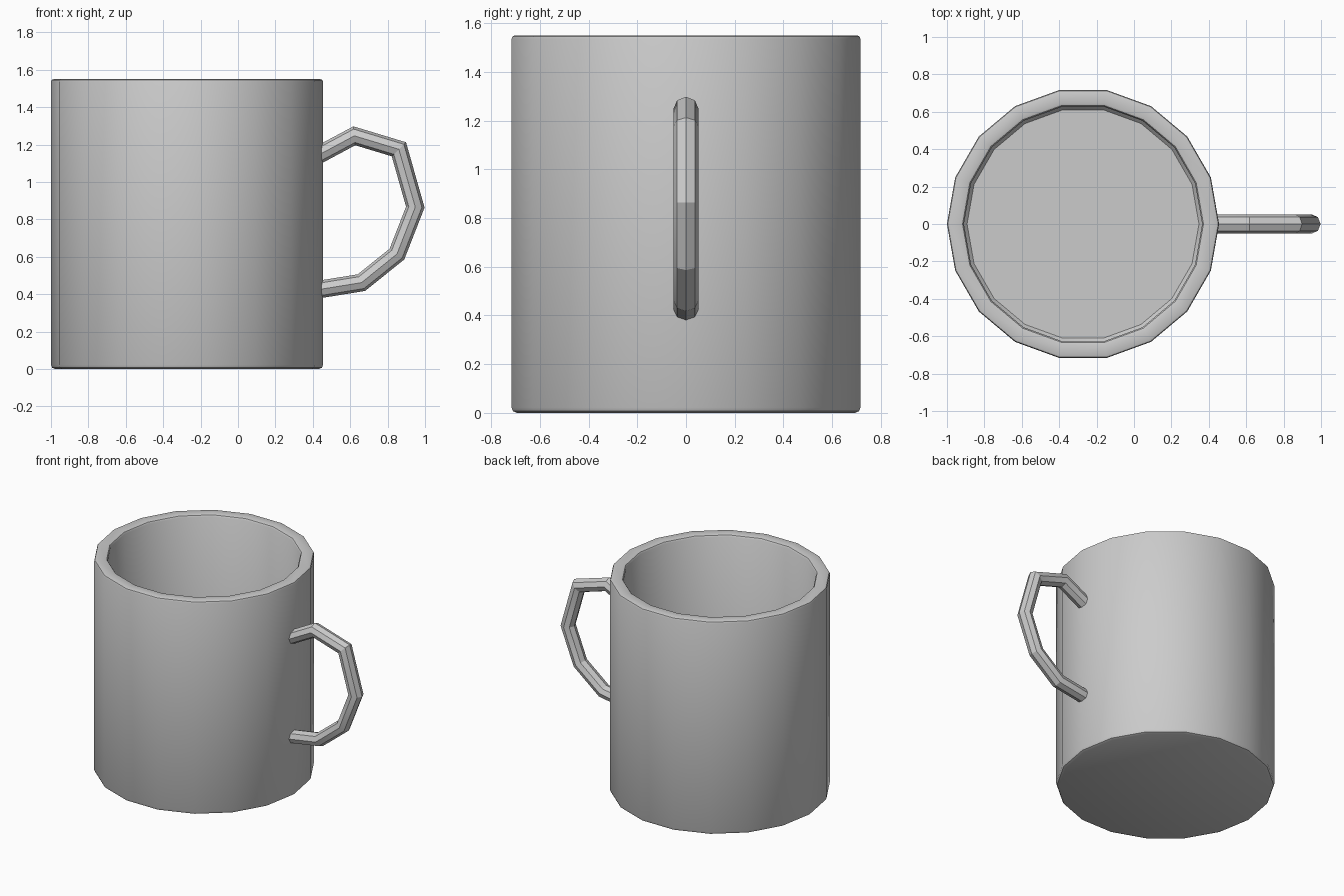
import bpy, bmesh
from math import sin, cos, pi, radians
from mathutils import Vector

if "Cube" in bpy.data.objects:
    bpy.data.objects.remove(bpy.data.objects["Cube"])

CX = -0.2725   # axis of the cup
SIDES = 18


def make_object(name, bm, smooth_angle):
    bmesh.ops.recalc_face_normals(bm, faces=bm.faces[:])
    mesh = bpy.data.meshes.new(name)
    bm.to_mesh(mesh)
    bm.free()
    obj = bpy.data.objects.new(name, mesh)
    bpy.context.collection.objects.link(obj)
    bpy.ops.object.select_all(action='DESELECT')
    obj.select_set(True)
    bpy.context.view_layer.objects.active = obj
    bpy.ops.object.shade_smooth_by_angle(angle=radians(smooth_angle))
    return obj


def skin_rings(rings):
    """Bridge rings of points in order and cap both ends."""
    bm = bmesh.new()
    loops = [[bm.verts.new(p) for p in ring] for ring in rings]
    for a, b in zip(loops, loops[1:]):
        n = len(a)
        for i in range(n):
            j = (i + 1) % n
            bm.faces.new((a[i], a[j], b[j], b[i]))
    bm.faces.new(loops[0])
    bm.faces.new(loops[-1])
    return bm


# Cup: outer wall, rounded rim, inner wall and floor
profile = [(0.705, 0.0), (0.721, 0.007), (0.7275, 0.022),
           (0.7275, 1.535), (0.723, 1.546), (0.712, 1.55),
           (0.655, 1.55), (0.644, 1.546), (0.637, 1.535),
           (0.637, 0.11), (0.62, 0.09)]
cup_rings = [[Vector((CX + r * cos(2 * pi * k / SIDES), r * sin(2 * pi * k / SIDES), z))
              for k in range(SIDES)] for r, z in profile]
make_object("cup", skin_rings(cup_rings), 35)

# Handle: octagonal section swept along a bent path with mitred corners
path = [Vector((x, 0, z)) for x, z in
        [(0.40, 1.128), (0.622, 1.247), (0.86, 1.175), (0.948, 0.866),
         (0.85, 0.615), (0.66, 0.462), (0.40, 0.420)]]
RY, RN = 0.052, 0.047
handle_rings = []
for i, p in enumerate(path):
    t_in = (p - path[max(i - 1, 0)]).normalized()
    t_out = (path[min(i + 1, len(path) - 1)] - p).normalized()
    t = (t_in + t_out).normalized()
    normal = Vector((-t.z, 0, t.x))
    miter = 1 / max(t.dot(t_out if t_out.length else t_in), 0.5)
    handle_rings.append([p + normal * (RN * miter * cos(a)) + Vector((0, RY * sin(a), 0))
                         for a in (k * pi / 4 for k in range(8))])
make_object("handle", skin_rings(handle_rings), 20)
